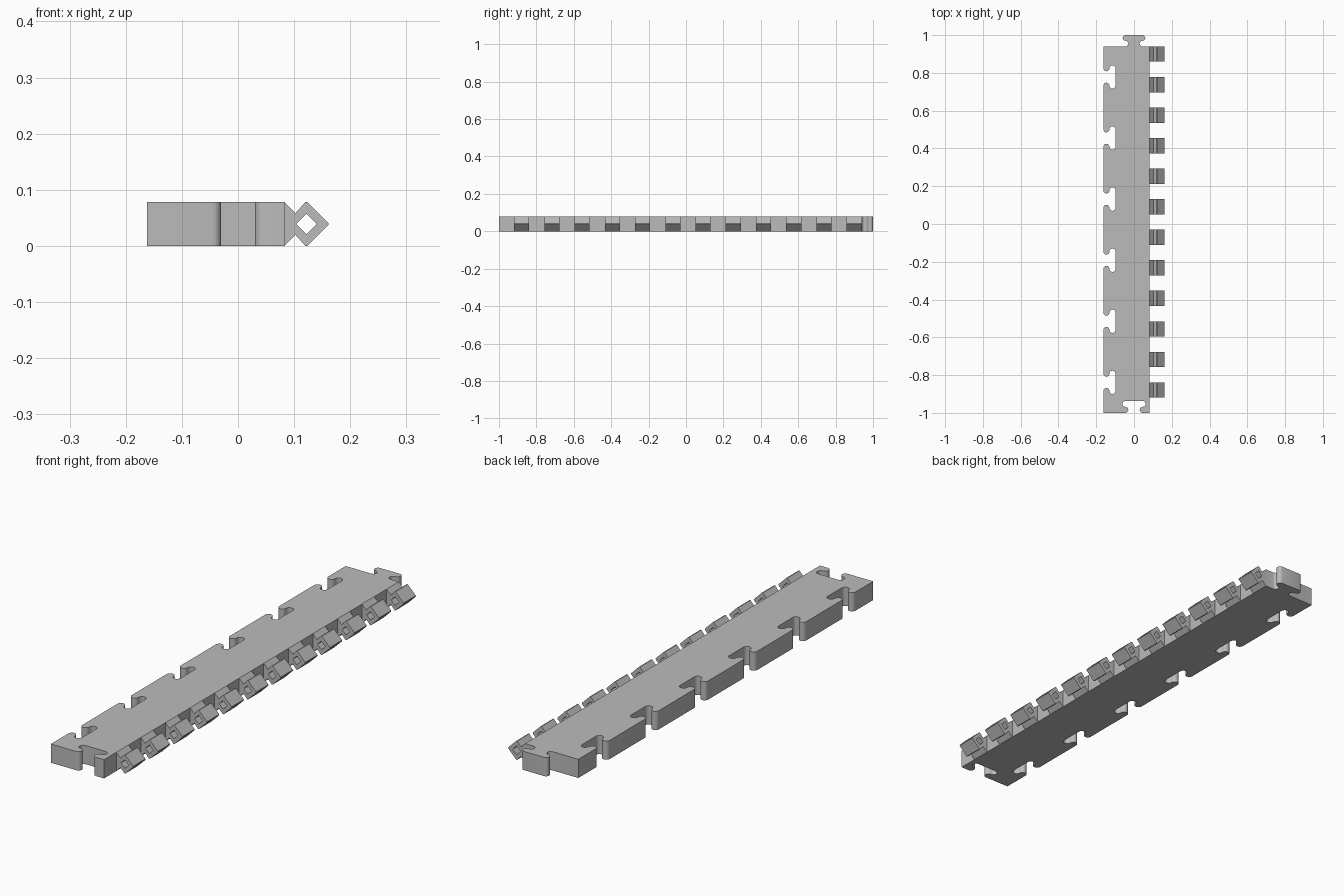
import bpy, bmesh, math
from mathutils import Vector

if "Cube" in bpy.data.objects:
    bpy.data.objects.remove(bpy.data.objects["Cube"])

LEFT, RIGHT, FRONT, BACK = -0.162, 0.083, -1.0, 0.94
HEIGHT = 0.078
PITCH = (BACK - FRONT) / 12

grey = bpy.data.materials.new("light grey")
grey.use_nodes = True
COLOUR = (0.5, 0.5, 0.5, 1)
grey.diffuse_color = COLOUR
grey.node_tree.nodes["Principled BSDF"].inputs["Base Color"].default_value = COLOUR


def prism(name, loops, depth):
    """Extrude a flat outline, with any holes, along depth."""
    bm = bmesh.new()
    for loop in loops:
        verts = [bm.verts.new(p) for p in loop]
        for a, b in zip(verts, verts[1:] + verts[:1]):
            bm.edges.new((a, b))
    bmesh.ops.triangle_fill(bm, use_beauty=True, edges=bm.edges[:])
    ext = bmesh.ops.extrude_face_region(bm, geom=bm.faces[:], use_keep_orig=True)
    moved = [g for g in ext["geom"] if isinstance(g, bmesh.types.BMVert)]
    bmesh.ops.translate(bm, vec=depth, verts=moved)
    bmesh.ops.recalc_face_normals(bm, faces=bm.faces[:])
    mesh = bpy.data.meshes.new(name)
    bm.to_mesh(mesh)
    bm.free()
    mesh.materials.append(grey)
    obj = bpy.data.objects.new(name, mesh)
    bpy.context.collection.objects.link(obj)
    return obj


def joint(origin, along, sign, r, steps=8):
    """Rounded dovetail in an outline: sign 1 is a tab, -1 a socket."""
    c = 0.03 + r
    half = []
    for side, height in ((1, r), (-1, 3 * r)):
        for i in range(steps + 1):
            if side < 0 and i == 0:
                continue
            a = math.pi * (i / steps - 0.5)
            half.append((-c + side * r * math.cos(a), height + r * math.sin(a)))
    pts = half + [(-t, o) for t, o in reversed(half)]
    d = Vector(along)
    n = Vector((d.y, -d.x, 0))
    return [Vector(origin) + d * t + n * o * sign for t, o in pts]


# Plate: socket at the front, tab at the back, six sockets down the right side
outline = [Vector((LEFT, FRONT, 0))]
outline += joint((0, FRONT, 0), (1, 0, 0), -1, 0.016)
outline += [Vector((RIGHT, FRONT, 0)), Vector((RIGHT, BACK, 0))]
outline += joint((0, BACK, 0), (-1, 0, 0), 1, 0.015)
outline.append(Vector((LEFT, BACK, 0)))
for k in range(6):
    outline += joint((LEFT, BACK - PITCH * (2 * k + 1), 0), (0, -1, 0), -1, 0.016)
plate = prism("base_plate", [outline], (0, 0, HEIGHT))
bpy.ops.object.select_all(action='DESELECT')
plate.select_set(True)
bpy.context.view_layer.objects.active = plate
bpy.ops.object.shade_smooth_by_angle(angle=math.radians(35))

# Hinge knuckles: flared web, diamond with blunt corners and a diamond hole
R = HEIGHT / 2
CX = RIGHT + R
HOLE, BLUNT = 0.018, 0.002
upper = [(RIGHT, HEIGHT), (RIGHT + R / 2, HEIGHT * 0.75),
         (CX - BLUNT, HEIGHT), (CX + BLUNT, HEIGHT), (CX + R, R + BLUNT)]
profile = upper + [(x, HEIGHT - z) for x, z in reversed(upper)]
hole = [(CX - HOLE, R), (CX, R + HOLE), (CX + HOLE, R), (CX, R - HOLE)]
y = BACK - PITCH * 11.5
knuckles = prism("hinge_knuckles",
                 [[(x, y, z) for x, z in loop] for loop in (profile, hole)],
                 (0, PITCH / 2, 0))
array = knuckles.modifiers.new("row", 'ARRAY')
array.count = 12
array.use_relative_offset = False
array.use_constant_offset = True
array.constant_offset_displace = (0, PITCH, 0)
